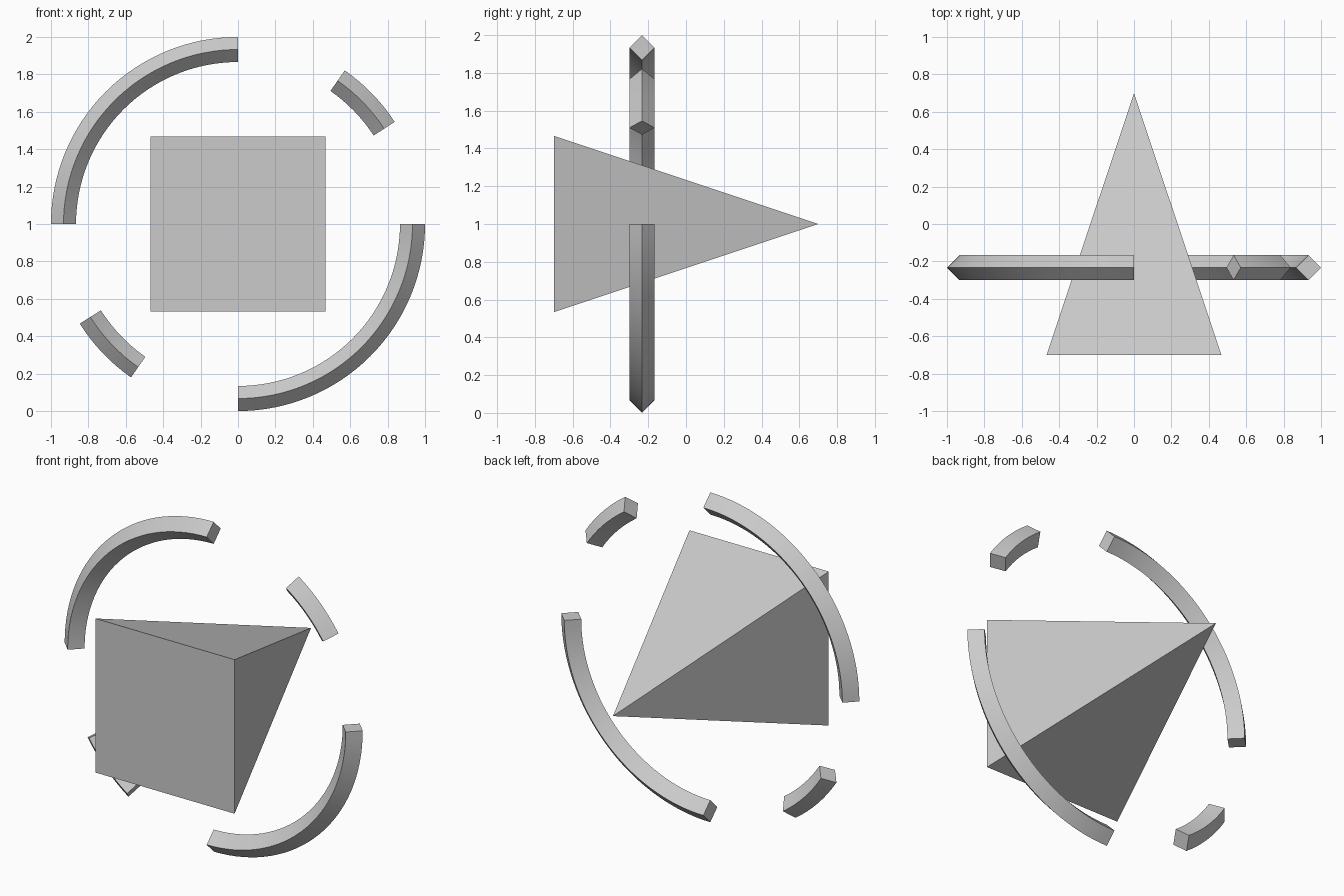
import bpy, bmesh
from math import radians, cos, sin

if "Cube" in bpy.data.objects:
    bpy.data.objects.remove(bpy.data.objects["Cube"])

CENTRE_Z = 1.0
RING_Y = -0.233
RING_R = 0.933      # radius to the middle of the bar
HALF = 0.067        # half diagonal of the diamond bar


def to_object(name, bm):
    bmesh.ops.recalc_face_normals(bm, faces=bm.faces)
    mesh = bpy.data.meshes.new(name)
    bm.to_mesh(mesh)
    bm.free()
    obj = bpy.data.objects.new(name, mesh)
    bpy.context.collection.objects.link(obj)
    return obj


def arc_bar(name, start, end, steps):
    """Diamond section swept along part of a ring in the XZ plane."""
    bm = bmesh.new()
    section = [(HALF, 0), (0, HALF), (-HALF, 0), (0, -HALF)]
    rings = []
    for i in range(steps + 1):
        a = radians(start + (end - start) * i / steps)
        rings.append([bm.verts.new(((RING_R + dr) * cos(a), RING_Y + dy,
                                    CENTRE_Z + (RING_R + dr) * sin(a)))
                      for dr, dy in section])
    for r0, r1 in zip(rings, rings[1:]):
        for k in range(4):
            n = (k + 1) % 4
            bm.faces.new((r0[k], r0[n], r1[n], r1[k]))
    bm.faces.new(rings[0])
    bm.faces.new(rings[-1])
    obj = to_object(name, bm)
    bpy.ops.object.select_all(action='DESELECT')
    obj.select_set(True)
    bpy.context.view_layer.objects.active = obj
    bpy.ops.object.shade_smooth_by_angle(angle=radians(30))


# Square pyramid: base at the front, point at the back
bm = bmesh.new()
s = 0.467
base = [bm.verts.new((x * s, -0.7, CENTRE_Z + z * s))
        for x, z in ((-1, -1), (1, -1), (1, 1), (-1, 1))]
tip = bm.verts.new((0, 0.7, CENTRE_Z))
bm.faces.new(base)
for k in range(4):
    bm.faces.new((base[k], base[(k + 1) % 4], tip))
to_object("pyramid", bm)

# Broken ring: two long quarter arcs and two short pieces
arc_bar("upper_left_arc", 90, 180, 32)
arc_bar("lower_right_arc", 270, 360, 32)
arc_bar("upper_right_dash", 33.1, 55.2, 8)
arc_bar("lower_left_dash", 212.2, 235.1, 8)
